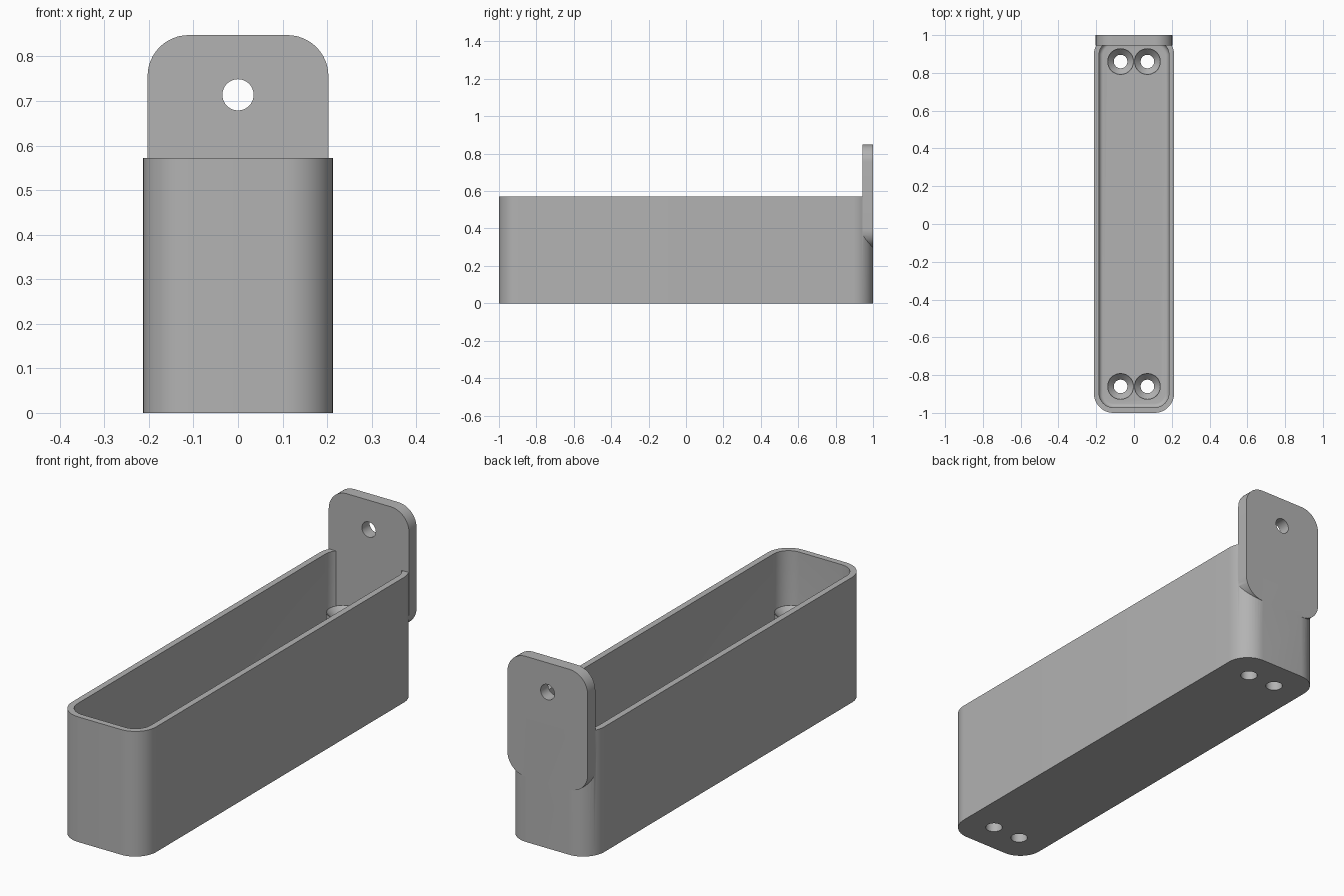
import bpy
import bmesh
from math import pi, cos, sin, radians

scene_cube = bpy.data.objects.get("Cube")
if scene_cube:
    bpy.data.objects.remove(scene_cube, do_unlink=True)

grey = bpy.data.materials.new("plain_grey")
grey.use_nodes = True
grey.diffuse_color = (0.45, 0.45, 0.45, 1)
grey.node_tree.nodes["Principled BSDF"].inputs["Base Color"].default_value = (0.45, 0.45, 0.45, 1)


def rounded_rect(hx, hy, r, steps=12):
    """Outline of a rounded rectangle, counter-clockwise."""
    points = []
    for i, (sx, sy) in enumerate([(1, 1), (-1, 1), (-1, -1), (1, -1)]):
        for k in range(steps + 1):
            a = (i + k / steps) * pi / 2
            points.append((sx * (hx - r) + r * cos(a), sy * (hy - r) + r * sin(a)))
    return points


def circle(x, y, r, n=40):
    return [(x + r * cos(2 * pi * k / n), y + r * sin(2 * pi * k / n)) for k in range(n)]


def loft(name, rings):
    """Closed solid through a stack of (outline, z) rings."""
    bm = bmesh.new()
    loops = [[bm.verts.new((x, y, z)) for x, y in outline] for outline, z in rings]
    for low, high in zip(loops, loops[1:]):
        n = len(low)
        for i in range(n):
            j = (i + 1) % n
            bm.faces.new((low[i], low[j], high[j], high[i]))
    bm.faces.new(loops[0][::-1])
    bm.faces.new(loops[-1])
    mesh = bpy.data.meshes.new(name)
    bm.to_mesh(mesh)
    bm.free()
    mesh.materials.append(grey)
    obj = bpy.data.objects.new(name, mesh)
    bpy.context.collection.objects.link(obj)
    return obj


def combine(target, tool, operation):
    mod = target.modifiers.new(tool.name, "BOOLEAN")
    mod.object, mod.operation, mod.solver = tool, operation, "EXACT"
    bpy.context.view_layer.objects.active = target
    bpy.ops.object.modifier_apply(modifier=mod.name)
    bpy.data.objects.remove(tool, do_unlink=True)


HX, HEIGHT, WALL, FLOOR, FILLET = 0.213, 0.572, 0.028, 0.04, 0.022

# Open box with a filleted inner floor
box = loft("box", [(rounded_rect(HX, 1, 0.105), 0), (rounded_rect(HX, 1, 0.105), HEIGHT)])
rings = []
for k in range(7):
    a = k / 6 * pi / 2
    inset = WALL + FILLET * (1 - sin(a))
    rings.append((rounded_rect(HX - inset, 1 - inset, 0.105 - inset),
                  FLOOR + FILLET * (1 - cos(a))))
rings.append((rounded_rect(HX - WALL, 1 - WALL, 0.105 - WALL), 1))
combine(box, loft("cavity", rings), "DIFFERENCE")

# Rear hanging plate with a screw hole, drawn flat and stood upright
plate = loft("plate", [(rounded_rect(0.203, 0.275, 0.092), 0),
                       (rounded_rect(0.203, 0.275, 0.092), 0.055)])
plate_hole = loft("plate_hole", [(circle(0, 0.141, 0.035), -0.1), (circle(0, 0.141, 0.035), 0.2)])
combine(plate, plate_hole, "DIFFERENCE")
plate.rotation_euler.x = radians(90)
plate.location = (0, 1, 0.573)
combine(box, plate, "UNION")

# Paired screw posts at both ends, with countersunk holes through the floor
POST = 0.35
spots = [(x, y) for x in (-0.071, 0.071) for y in (-0.86, 0.86)]
for x, y in spots:
    combine(box, loft("post", [(circle(x, y, 0.0705), 0.02), (circle(x, y, 0.0705), POST)]), "UNION")
for x, y in spots:
    combine(box, loft("screw_hole", [(circle(x, y, 0.036), -0.1), (circle(x, y, 0.036), POST - 0.034),
                                     (circle(x, y, 0.069), POST + 0.001)]), "DIFFERENCE")

# Smooth rounded walls, crisp edges
bpy.ops.object.select_all(action="DESELECT")
box.select_set(True)
bpy.context.view_layer.objects.active = box
bpy.ops.object.shade_smooth_by_angle(angle=radians(30))
